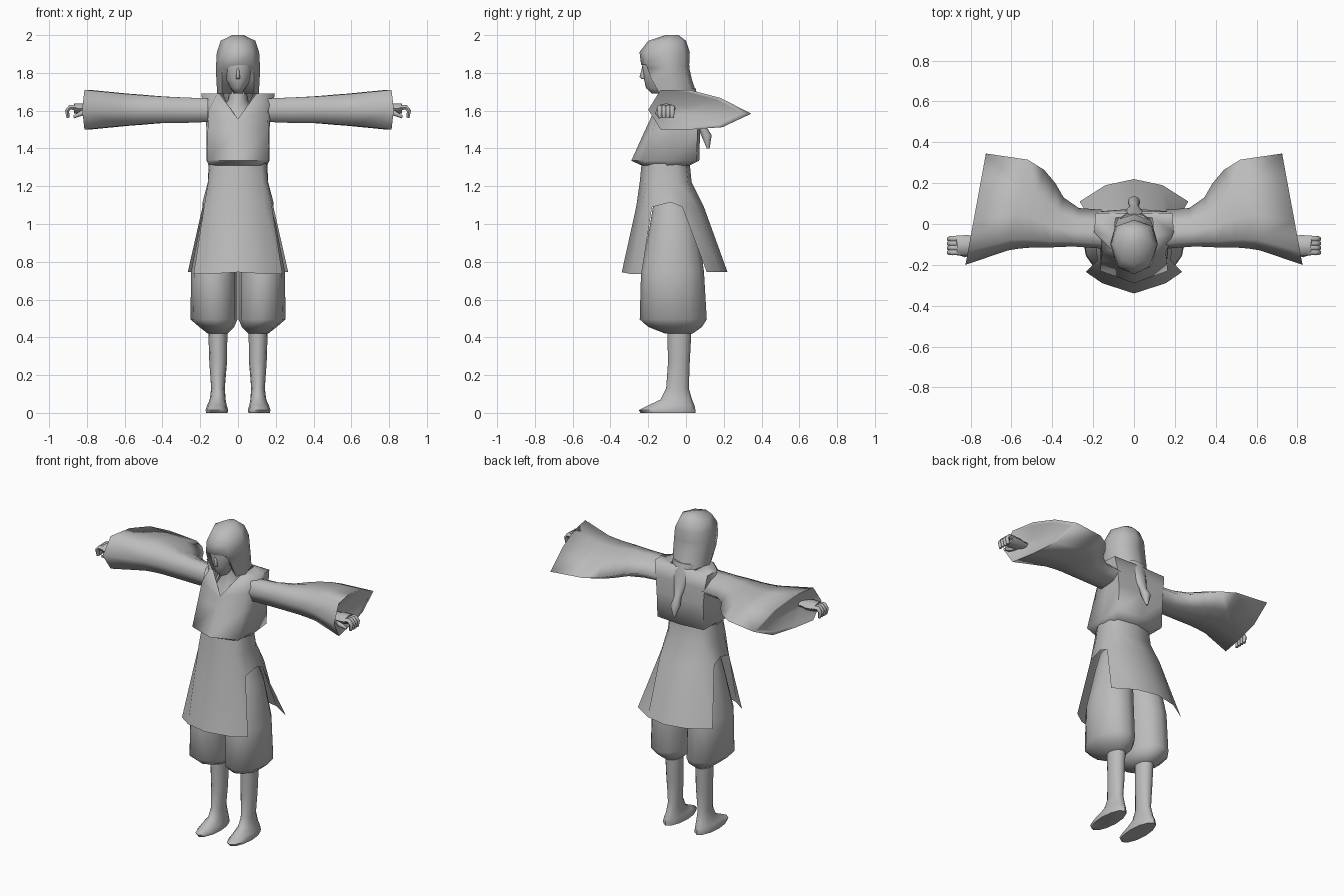
import bpy, bmesh, math
from mathutils import Vector

grey = bpy.data.materials.new("plain grey")
grey.diffuse_color = (0.5, 0.5, 0.5, 1)


def loft(name, rings, caps=(True, True), mirror=False, skip=(), angle=60):
    """Skin closed rings of equal point count; skip holds (ring, column) gaps."""
    bm = bmesh.new()
    vs = [[bm.verts.new(p) for p in r] for r in rings]
    n = len(rings[0])
    for i in range(len(rings) - 1):
        for j in range(n):
            if (i, j) not in skip:
                k = (j + 1) % n
                bm.faces.new((vs[i][j], vs[i][k], vs[i + 1][k], vs[i + 1][j]))
    if caps[0]:
        bm.faces.new(vs[0])
    if caps[1]:
        bm.faces.new(vs[-1])
    bmesh.ops.delete(bm, geom=[v for v in bm.verts if not v.link_faces], context='VERTS')
    bmesh.ops.recalc_face_normals(bm, faces=bm.faces)
    me = bpy.data.meshes.new(name)
    bm.to_mesh(me)
    bm.free()
    me.materials.append(grey)
    ob = bpy.data.objects.new(name, me)
    bpy.context.collection.objects.link(ob)
    if mirror:
        ob.modifiers.new("mirror", 'MIRROR')
    bpy.ops.object.select_all(action='DESELECT')
    ob.select_set(True)
    bpy.context.view_layer.objects.active = ob
    bpy.ops.object.shade_smooth_by_angle(angle=math.radians(angle))
    return ob


def oval(z, x0, x1, y0, y1, n=12):
    """Horizontal oval ring filling a bounding rectangle."""
    return [((x0 + x1) / 2 + (x1 - x0) / 2 * math.sin(a), (y0 + y1) / 2 - (y1 - y0) / 2 * math.cos(a), z)
            for a in (2 * math.pi * i / n for i in range(n))]


def sym(z, *half):
    """Full ring from half a ring (front centre to back centre)."""
    pts = [(p[0], p[1], p[2] if len(p) > 2 else z) for p in half]
    return pts + [(-x, y, h) for x, y, h in reversed(pts[1:-1])]


def tube(name, path, radii, n=8, flat=1.0):
    """Tube along a path on the +x side, mirrored; flat scales its height."""
    path = [Vector(p) for p in path]
    rings = []
    for i, p in enumerate(path):
        t = (path[min(i + 1, len(path) - 1)] - path[max(i - 1, 0)]).normalized()
        u = t.cross(Vector((0, 0, 1)) if abs(t.z) < .9 else Vector((1, 0, 0))).normalized()
        if u.y > 0:
            u = -u
        w = t.cross(u)
        rings.append([p + radii[i] * (math.cos(a) * u + flat * math.sin(a) * w)
                      for a in (2 * math.pi * k / n for k in range(n))])
    return loft(name, rings, mirror=True)


# bare legs with feet
loft("leg_and_foot", [oval(*r) for r in (
    (0, .055, .168, -.24, .05), (.015, .052, .172, -.25, .05), (.04, .06, .163, -.2, .045),
    (.07, .065, .15, -.135, .032), (.13, .07, .142, -.105, .015), (.27, .058, .152, -.095, .02),
    (.46, .056, .158, -.1, .03))], mirror=True)

# baggy trousers
loft("trouser_leg", [oval(*r) for r in (
    (.42, .055, .16, -.11, .035), (.455, .02, .205, -.2, .085), (.495, .003, .252, -.245, .11),
    (.75, .003, .248, -.238, .095), (1.0, 0, .2, -.19, .06), (1.12, 0, .165, -.17, .02))], mirror=True)

# tunic skirt, slit at both sides
loft("split_skirt", [
    sym(1.32, (0, -.235), (.12, -.2), (.15, -.15), (.155, -.1), (.15, -.05), (.11, 0), (0, .02)),
    sym(1.22, (0, -.245), (.13, -.215), (.158, -.16), (.16, -.1), (.158, -.04), (.12, .01), (0, .03)),
    sym(1.09, (0, -.264), (.14, -.23), (.18, -.18), (.188, -.08, 1.115), (.188, -.02), (.14, .065), (0, .095)),
    sym(.735, (0, -.34, .745), (.155, -.29), (.235, -.235), (.25, -.05), (.266, .11, .745), (.14, .19, .745),
        (0, .22, .745)),
], caps=(False, False), skip={(2, 2), (2, 3), (2, 8), (2, 9)})

# vest with open V neck
loft("vest", [
    sym(1.31, (0, -.235), (.12, -.2), (.155, -.1), (.12, 0), (0, .02)),
    sym(1.335, (0, -.29), (.165, -.23), (.166, -.09), (.165, .055), (0, .07)),
    sym(1.5, (0, -.215), (.16, -.175), (.166, -.06), (.166, .062), (0, .075)),
    sym(1.6, (0, -.19, 1.553), (.155, -.145), (.178, -.04), (.175, .06), (0, .065)),
    sym(1.69, (0, -.188, 1.557), (.11, -.125), (.195, -.04), (.188, .05), (0, .055)),
    sym(1.692, (0, -.178, 1.556), (.098, -.12), (.1, -.06), (.09, .03), (0, .04)),
], caps=(False, False), angle=80)

# chest and neck inside the collar
loft("neck", [oval(*r) for r in (
    (1.52, -.11, .11, -.18, .03), (1.6, -.09, .09, -.145, .035), (1.66, -.05, .05, -.125, .03),
    (1.78, -.042, .042, -.13, 0))], caps=(False, False))

# wide sleeves: each ring spans a front point and a back point
outline = ((0, .5), (.12, 1), (.4, 1), (.7, .8), (1, .4), (.72, .06), (.4, 0), (.12, 0))
spans = ((.16, -.12, .16, .07, 1.54, 1.665), (.3, -.11, .27, .078, 1.535, 1.67),
         (.42, -.115, .345, .13, 1.535, 1.675), (.5, -.115, .385, .2, 1.53, 1.68),
         (.56, -.12, .44, .265, 1.525, 1.685), (.62, -.13, .52, .315, 1.52, 1.69),
         (.825, -.2, .725, .345, 1.5, 1.71))
sleeve = [[Vector((fx + (bx - fx) * t, fy + (by - fy) * t, lo + (hi - lo) * s)) for t, s in outline]
          for fx, fy, bx, by, lo, hi in spans]
wrist = Vector((.74, -.06, 1.605))
sleeve.append([p.lerp(wrist, .12) for p in sleeve[-1]])
sleeve.append([p.lerp(wrist, .75) for p in sleeve[-2]])
loft("wide_sleeve", sleeve, caps=(False, True), mirror=True, angle=122)

# palm, fingers, thumb
tube("wrist_and_palm", [(.7, -.09, 1.61), (.77, -.1, 1.61), (.81, -.105, 1.61), (.868, -.106, 1.612)],
     [.034, .036, .052, .048], flat=.55)
for i in range(4):
    y = -.071 - .022 * i
    tube("finger_%d" % (i + 1), [(.85, y, 1.615), (.89, y - .002, 1.618), (.905, y - .002, 1.6), (.9, y - .002, 1.562)],
         [.015, .014, .013, .009], n=6)
tube("thumb", [(.79, -.13, 1.605), (.83, -.148, 1.585), (.87, -.14, 1.566)], [.018, .015, .008], n=6)

# face with nose
loft("face", [oval(*r) for r in (
    (1.69, -.022, .022, -.18, -.1), (1.72, -.04, .04, -.212, -.07), (1.765, -.068, .068, -.222, -.06),
    (1.83, -.082, .082, -.232, -.06), (1.87, -.078, .078, -.23, -.06))])
loft("nose", [oval(1.768, -.012, .012, -.235, -.2, 6), oval(1.778, -.012, .012, -.246, -.2, 6),
              oval(1.84, -.005, .005, -.23, -.2, 6)], angle=90)

# hair: crown with fringe, side locks framing the face, tapering behind
loft("hair", [
    sym(1.69, (0, -.07), (.085, -.14), (.11, -.08), (.075, .03), (0, .056)),
    sym(1.77, (0, -.14), (.086, -.185), (.115, -.09), (.088, .005), (0, .03)),
    sym(1.825, (0, -.2), (.084, -.205), (.116, -.1), (.09, -.005), (0, .018)),
    sym(1.845, (0, -.238), (.08, -.212), (.116, -.1), (.09, -.008), (0, .017)),
    sym(1.91, (0, -.246), (.075, -.21), (.112, -.1), (.085, -.01), (0, .02)),
    sym(1.97, (0, -.2), (.06, -.175), (.092, -.1), (.06, -.02), (0, 0)),
    sym(2.0, (0, -.11), (.02, -.1), (.03, -.07), (.02, -.05), (0, -.04)),
], angle=80)

# hair tail down the back
loft("hair_tail", [oval(*r) for r in (
    (1.72, -.085, .085, -.06, .05), (1.68, -.078, .078, -.05, .06), (1.6, -.048, .048, 0, .085),
    (1.52, -.022, .022, .06, .105), (1.47, -.03, .03, .08, .136), (1.4, -.006, .006, .11, .125))])
